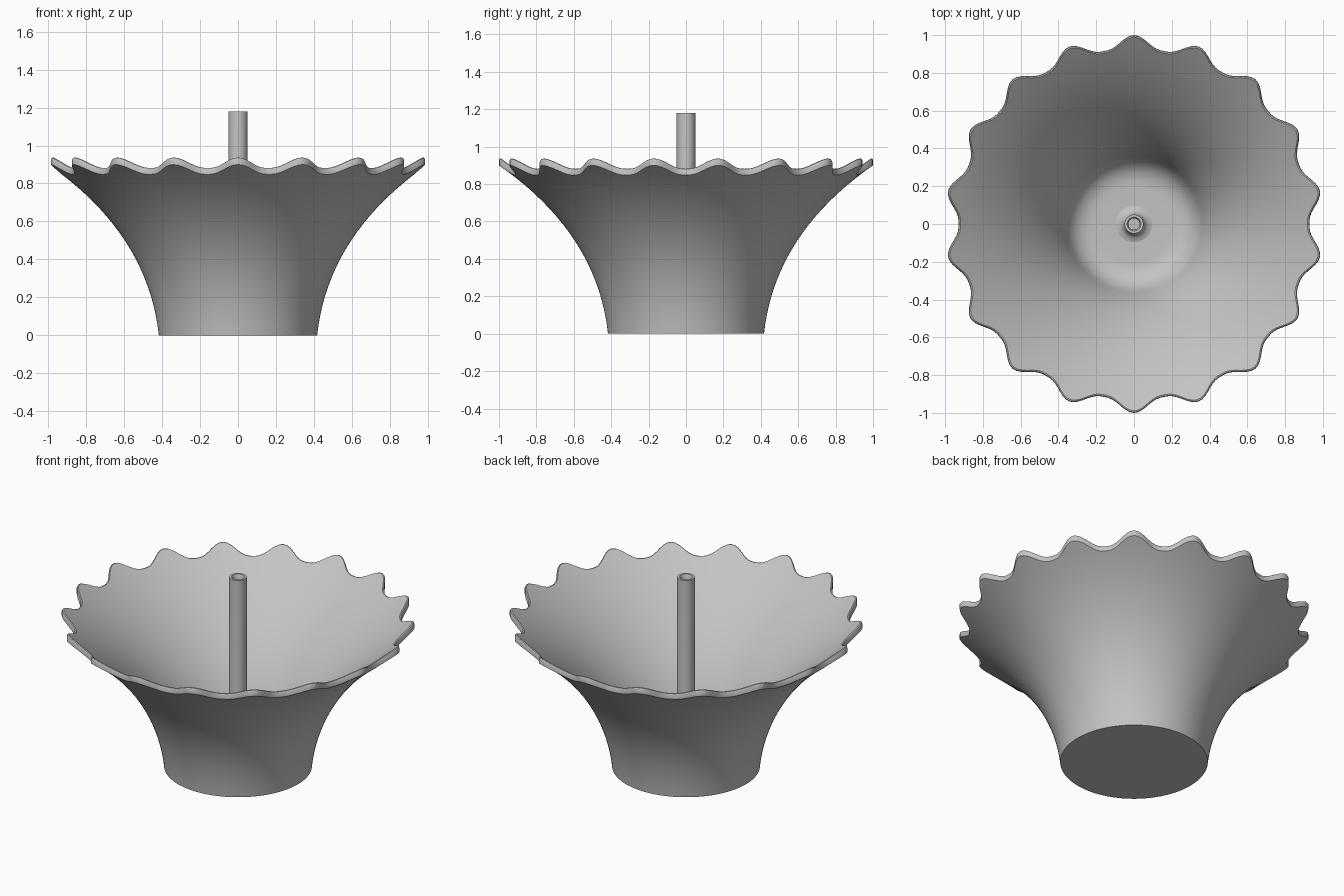
import bpy, bmesh, math

cube = bpy.data.objects.get("Cube")
if cube:
    bpy.data.objects.remove(cube, do_unlink=True)

grey = bpy.data.materials.new("plain grey")
grey.use_nodes = True
grey.diffuse_color = (0.55, 0.55, 0.55, 1)
grey.node_tree.nodes["Principled BSDF"].inputs["Base Color"].default_value = (0.55, 0.55, 0.55, 1)


def lathe(name, profile_at, segments):
    """Revolve a profile that may change with the angle; r = 0 closes an end."""
    bm = bmesh.new()
    columns = []
    poles = {}
    for k in range(segments):
        a = math.tau * k / segments
        column = []
        for i, (r, z) in enumerate(profile_at(a)):
            if r == 0:
                if i not in poles:
                    poles[i] = bm.verts.new((0, 0, z))
                column.append(poles[i])
            else:
                column.append(bm.verts.new((r * math.cos(a), r * math.sin(a), z)))
        columns.append(column)
    for k in range(segments):
        c, d = columns[k], columns[(k + 1) % segments]
        for i in range(len(c) - 1):
            ring = list(dict.fromkeys((c[i], d[i], d[i + 1], c[i + 1])))
            bm.faces.new(ring)
    bmesh.ops.recalc_face_normals(bm, faces=bm.faces)
    mesh = bpy.data.meshes.new(name)
    bm.to_mesh(mesh)
    bm.free()
    mesh.materials.append(grey)
    obj = bpy.data.objects.new(name, mesh)
    bpy.context.collection.objects.link(obj)
    bpy.ops.object.select_all(action='DESELECT')
    obj.select_set(True)
    bpy.context.view_layer.objects.active = obj
    bpy.ops.object.shade_smooth_by_angle(angle=math.radians(40))
    return obj


def flare(p0, p1, p2, r_end, steps):
    """Quadratic curve from p0 towards p2, trimmed where its radius is r_end."""
    a = p0[0] - 2 * p1[0] + p2[0]
    b = 2 * (p1[0] - p0[0])
    t_end = (-b + math.sqrt(b * b - 4 * a * (p0[0] - r_end))) / (2 * a)
    points = []
    for i in range(steps + 1):
        t = t_end * i / steps
        points.append(tuple((1 - t) ** 2 * u + 2 * t * (1 - t) * v + t * t * w
                            for u, v, w in zip(p0, p1, p2)))
    return points


# Flared bowl: outer wall, scalloped rim with eased edge, inner wall, dished floor
def bowl_profile(a):
    wave = (1 + math.cos(18 * (a - math.pi / 2))) / 2
    rim = 0.929 + 0.071 * wave ** 1.4
    outer = flare((0.417, 0), (0.475, 0.535), (1.0, 0.9), rim, 20)
    inner = flare((0.36, 0.19), (0.485, 0.56), (1.0, 0.945), rim - 0.011, 20)
    top = inner[-1][1]
    edge = [(rim, top - 0.008), (rim - 0.004, top - 0.001)]
    floor = flare((0.2, 0.07), (0.32, 0.07), (0.36, 0.19), 0.359, 8)
    return [(0, 0)] + outer + edge + inner[::-1] + floor[-2::-1] + [(0, 0.07)]


lathe("scalloped_bowl", bowl_profile, 288)

# Central tube with a small flared foot and a hollow tip
tube = [(0.1, 0.069), (0.075, 0.076), (0.06, 0.09), (0.052, 0.11), (0.05, 0.13),
        (0.05, 1.18), (0.036, 1.18), (0.03, 1.17), (0.03, 1.13), (0, 1.13)]
lathe("central_tube", lambda a: tube, 48)
